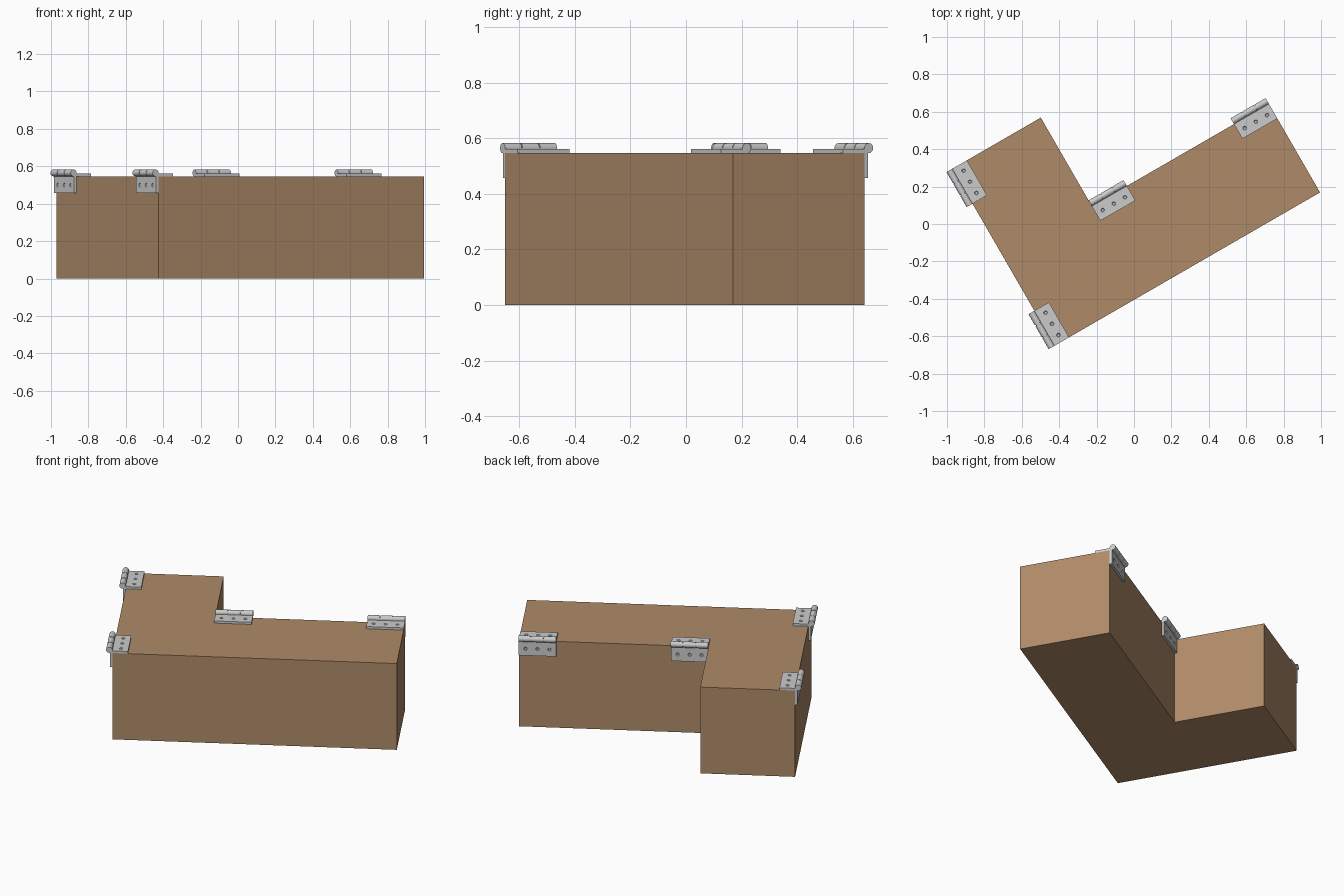
import bpy, bmesh
from math import radians, pi
from mathutils import Matrix, Vector

if "Cube" in bpy.data.objects:
    bpy.data.objects.remove(bpy.data.objects["Cube"])

S = 0.5465                 # one square of the 3 x 2 L plan; also its height
L, W, T, R = 0.216, 0.09, 0.014, 0.018   # hinge length, leaf width, thickness, knuckle radius
ORIGIN = Vector((-0.425, -0.651, 0))
PLACE = Matrix.Translation(ORIGIN) @ Matrix.Rotation(radians(30), 4, 'Z')

wood = bpy.data.materials.new("wood")
wood.diffuse_color = (0.43, 0.26, 0.14, 1)
wood.use_nodes = True
wood.node_tree.nodes["Principled BSDF"].inputs["Base Color"].default_value = wood.diffuse_color


def add(name, bm):
    bmesh.ops.recalc_face_normals(bm, faces=bm.faces)
    me = bpy.data.meshes.new(name)
    bm.to_mesh(me)
    bm.free()
    ob = bpy.data.objects.new(name, me)
    bpy.context.collection.objects.link(ob)
    return ob


# L-shaped body
bm = bmesh.new()
plan = [(0, 0), (3, 0), (3, 1), (1, 1), (1, 2), (0, 2)]
face = bm.faces.new([bm.verts.new((x * S, y * S, 0)) for x, y in plan])
ext = bmesh.ops.extrude_face_region(bm, geom=[face])
bmesh.ops.translate(bm, vec=(0, 0, S),
                    verts=[v for v in ext["geom"] if isinstance(v, bmesh.types.BMVert)])
body = add("l_shaped_body", bm)
body.matrix_world = PLACE
body.data.materials.append(wood)

# Hinge leaf: plate lying inward (-y) from the edge along x
bm = bmesh.new()
y0, y1 = -W, R
bmesh.ops.create_cube(bm, size=1, matrix=Matrix.Translation((0, (y0 + y1) / 2, T / 2))
                      @ Matrix.Diagonal((L, y1 - y0, T, 1)))
leaf = add("hinge_leaf", bm)

# Countersunk screw recesses
bm = bmesh.new()
for x in (-0.069, 0, 0.069):
    bmesh.ops.create_cone(bm, cap_ends=True, segments=20, radius1=0.007, radius2=0.018,
                          depth=0.014, matrix=Matrix.Translation((x, -0.047, T + 0.003)))
cutter = add("recess_cutter", bm)
cutter.hide_render = True
mod = leaf.modifiers.new("recesses", 'BOOLEAN')
mod.object = cutter
mod.solver = 'EXACT'
bpy.context.view_layer.update()
leaf_mesh = bpy.data.meshes.new_from_object(
    leaf.evaluated_get(bpy.context.evaluated_depsgraph_get()))
bpy.data.objects.remove(leaf)
bpy.data.objects.remove(cutter)

# Barrel: three knuckles around a pin
bm = bmesh.new()
gap = 0.004
seg = (L - 2 * gap) / 3
parts = [((i - 1) * (seg + gap), seg, R) for i in range(3)] + [(0, L - 0.004, R * 0.7)]
for x, length, r in parts:
    bmesh.ops.create_cone(bm, cap_ends=True, segments=24, radius1=r, radius2=r, depth=length,
                          matrix=Matrix.Translation((x, R, R)) @ Matrix.Rotation(pi / 2, 4, 'Y'))
for f in bm.faces:
    f.smooth = len(f.verts) == 4
for e in bm.edges:
    e.smooth = all(len(f.verts) == 4 for f in e.link_faces)
barrel = add("hinge_barrel", bm)
barrel_mesh = barrel.data
bpy.data.objects.remove(barrel)

# Four hinges: two on the short-leg end wall, two along the inner long wall
FLIP = Matrix(((-1, 0, 0, 0), (0, 0, 1, 0), (0, 1, 0, 0), (0, 0, 0, 1)))
spots = [(0, L / 2, 90), (0, 2 * S - L / 2, 90), (S + L / 2, S, 0), (3 * S - L / 2, S, 0)]
for i, (x, y, turn) in enumerate(spots, 1):
    m = PLACE @ Matrix.Translation((x, y, S)) @ Matrix.Rotation(radians(turn), 4, 'Z')
    for name, me, local in (("top_leaf", leaf_mesh, Matrix()),
                            ("side_leaf", leaf_mesh, FLIP),
                            ("barrel", barrel_mesh, Matrix())):
        ob = bpy.data.objects.new(f"hinge_{i}_{name}", me)
        bpy.context.collection.objects.link(ob)
        ob.matrix_world = m @ local
